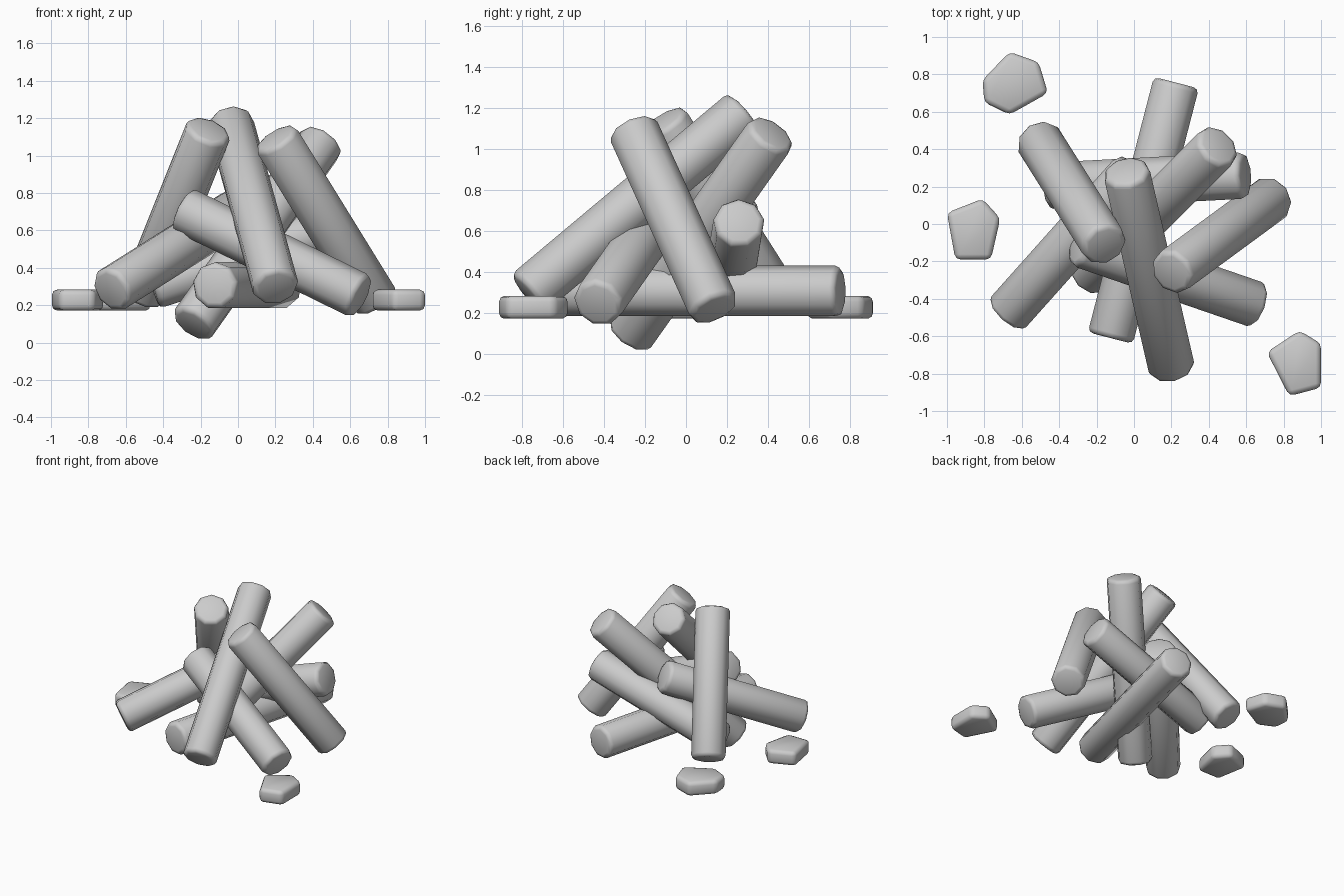
import bpy, bmesh
from mathutils import Vector

if "Cube" in bpy.data.objects:
    bpy.data.objects.remove(bpy.data.objects["Cube"])

grey = bpy.data.materials.new("plain_grey")
grey.diffuse_color = (0.6, 0.6, 0.6, 1)
grey.use_nodes = True
grey.node_tree.nodes["Principled BSDF"].inputs["Base Color"].default_value = grey.diffuse_color


def finish(bm, name, bevel, angle):
    bmesh.ops.recalc_face_normals(bm, faces=bm.faces)
    for f in bm.faces:
        f.smooth = True
    me = bpy.data.meshes.new(name)
    bm.to_mesh(me)
    bm.free()
    me.materials.append(grey)
    ob = bpy.data.objects.new(name, me)
    bpy.context.collection.objects.link(ob)
    mod = ob.modifiers.new("soft_edges", 'BEVEL')
    mod.width = bevel
    mod.segments = 2
    mod.limit_method = 'ANGLE'
    mod.angle_limit = angle
    return ob


def log(name, centre, direction, length, radius=0.126):
    bm = bmesh.new()
    bmesh.ops.create_cone(bm, cap_ends=True, segments=9, radius1=radius,
                          radius2=radius, depth=length)
    ob = finish(bm, name, 0.028, 1.0)      # only the end rims are rounded
    ob.rotation_mode = 'QUATERNION'
    ob.rotation_quaternion = Vector(direction).to_track_quat('Z', 'Y')
    ob.location = centre


def stone(name, outline, bottom=0.172, top=0.283):
    bm = bmesh.new()
    face = bm.faces.new([bm.verts.new((x, y, bottom)) for x, y in outline])
    ext = bmesh.ops.extrude_face_region(bm, geom=[face])
    verts = [v for v in ext['geom'] if isinstance(v, bmesh.types.BMVert)]
    bmesh.ops.translate(bm, verts=verts, vec=(0, 0, top - bottom))
    finish(bm, name, 0.028, 0.5)


# Long logs
log("long_log_front", (0.08, -0.245, 0.735), (-0.174, 0.755, 0.632), 1.40)
log("long_log_back", (0.104, 0.072, 0.586), (0.50, 0.50, 0.707), 1.39)
log("long_log_flat", (0.05, 0.073, 0.305), (0.25, 0.968, 0), 1.41)

# Short logs
log("short_log_left", (-0.334, 0.168, 0.695), (0.32, -0.508, 0.80), 1.11)
log("short_log_right", (0.47, -0.06, 0.656), (-0.49, -0.36, 0.794), 1.11)
log("short_log_front_left", (-0.34, -0.10, 0.496), (0.614, 0.688, 0.387), 1.11)
log("short_log_front_right", (0.182, -0.269, 0.478), (-0.857, 0.295, 0.42), 1.11)
log("short_log_rear", (0.07, 0.232, 0.47), (0.948, 0.05, 0.313), 1.11)

# Stones lying around the pile
stone("stone_back_left", [(-.81, .77), (-.665, .92), (-.51, .865), (-.46, .70),
                          (-.665, .585), (-.80, .65)])
stone("stone_left", [(-1.0, .06), (-.81, .135), (-.715, .03), (-.765, -.19), (-.955, -.19)])
stone("stone_front_right", [(.71, -.685), (.885, -.57), (1.0, -.64), (1.0, -.875), (.83, -.92)])
